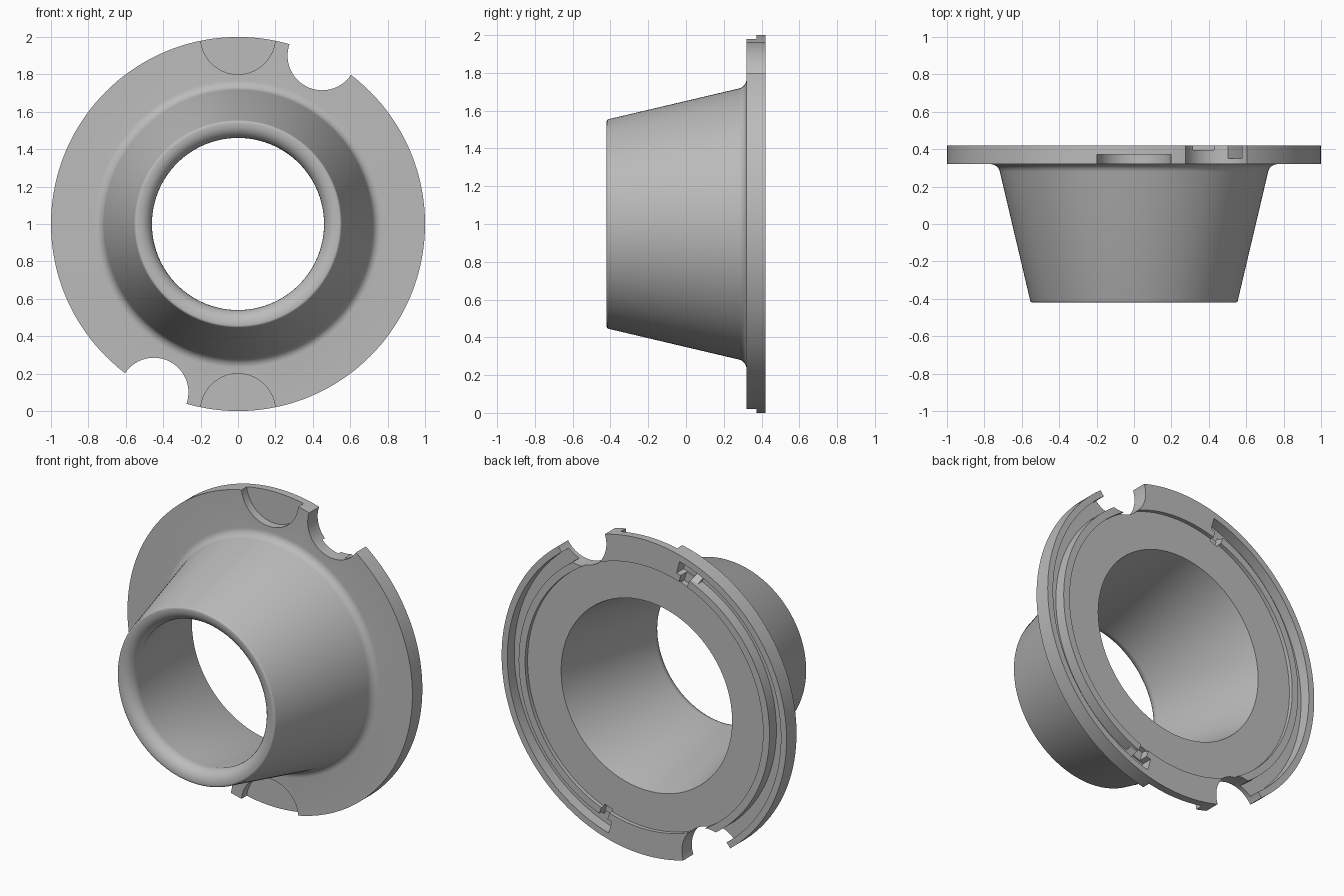
import bpy, bmesh
from math import radians, cos, sin, pi
from mathutils import Matrix

if "Cube" in bpy.data.objects:
    bpy.data.objects.remove(bpy.data.objects["Cube"], do_unlink=True)

grey = bpy.data.materials.new("plain grey")
grey.use_nodes = True
COLOUR = (0.5, 0.5, 0.5, 1)
grey.diffuse_color = COLOUR
grey.node_tree.nodes["Principled BSDF"].inputs["Base Color"].default_value = COLOUR


def make(name, bm):
    """Turn a bmesh into a grey object."""
    bmesh.ops.recalc_face_normals(bm, faces=bm.faces)
    mesh = bpy.data.meshes.new(name)
    bm.to_mesh(mesh)
    bm.free()
    mesh.materials.append(grey)
    obj = bpy.data.objects.new(name, mesh)
    bpy.context.collection.objects.link(obj)
    return obj


def swept(name, profile, start=0, end=360, steps=144):
    """Sweep a closed (radius, y) profile about the bore axis."""
    bm = bmesh.new()
    full = end - start == 360
    rings = []
    for i in range(steps if full else steps + 1):
        a = radians(start + (end - start) * i / steps)
        rings.append([bm.verts.new((r * cos(a), y, 1 + r * sin(a))) for r, y in profile])
    n = len(profile)
    for i in range(steps):
        a, b = rings[i], rings[(i + 1) % len(rings)]
        for j in range(n):
            k = (j + 1) % n
            bm.faces.new((a[j], a[k], b[k], b[j]))
    if not full:
        bm.faces.new(rings[0])
        bm.faces.new(rings[-1])
    return make(name, bm)


def arc(cr, cy, radius, a0, a1, steps=7):
    """Rounded corner points in the (radius, y) plane."""
    angles = [radians(a0 + (a1 - a0) * i / steps) for i in range(steps + 1)]
    return [(cr + radius * cos(a), cy + radius * sin(a)) for a in angles]


def cylinder(name, x, z, radius, y0, y1):
    bm = bmesh.new()
    place = Matrix.Translation((x, (y0 + y1) / 2, z)) @ Matrix.Rotation(pi / 2, 4, 'X')
    bmesh.ops.create_cone(bm, cap_ends=True, segments=96, radius1=radius,
                          radius2=radius, depth=y1 - y0, matrix=place)
    return make(name, bm)


# Flanged cone with rounded lip, fillet at the flange and recessed rear seat
profile = [(0.60, 0.395)]
profile += arc(0.535, -0.345, 0.075, 180, 270)
profile += arc(0.543, -0.408, 0.012, 270, 347, 3)
profile += arc(0.768, 0.268, 0.052, 167, 90)
profile += [(1, 0.32), (1, 0.42), (0.835, 0.42), (0.835, 0.395)]
body = swept("flanged_cone", profile)

# Locking features repeat on opposite sides
cutters = []
for side, turn in ((1, 0), (-1, 180)):
    cutters.append(cylinder("rim_notch", 0.45 * side, 1 + 0.90 * side, 0.185, 0.2, 0.6))
    cutters.append(cylinder("front_scoop", 0, 1 + side, 0.2, 0.2, 0.372))
    groove = [(0.88, 0.35), (0.96, 0.35), (0.96, 0.5), (0.88, 0.5)]
    cutters.append(swept("locking_groove", groove, turn - 75, turn + 62, 72))
    pocket = [(0.82, 0.36), (0.90, 0.36), (0.90, 0.5), (0.82, 0.5)]
    cutters.append(swept("detent_pocket", pocket, turn - 73, turn - 69, 4))

bpy.context.view_layer.objects.active = body
for cutter in cutters:
    cutter.hide_render = True
    mod = body.modifiers.new("cut", 'BOOLEAN')
    mod.operation = 'DIFFERENCE'
    mod.solver = 'EXACT'
    mod.object = cutter
    bpy.ops.object.modifier_apply(modifier=mod.name)
for cutter in cutters:
    bpy.data.objects.remove(cutter, do_unlink=True)

# Small detent ridges beside the pockets
ridge = [(0.875, 0.345), (0.915, 0.345), (0.875, 0.405)]
parts = [body]
for name, turn in (("lower_detent", 0), ("upper_detent", 180)):
    parts.append(swept(name, ridge, turn - 69, turn - 66, 3))

bpy.ops.object.select_all(action='DESELECT')
for part in parts:
    part.select_set(True)
bpy.ops.object.shade_smooth_by_angle(angle=radians(28))
